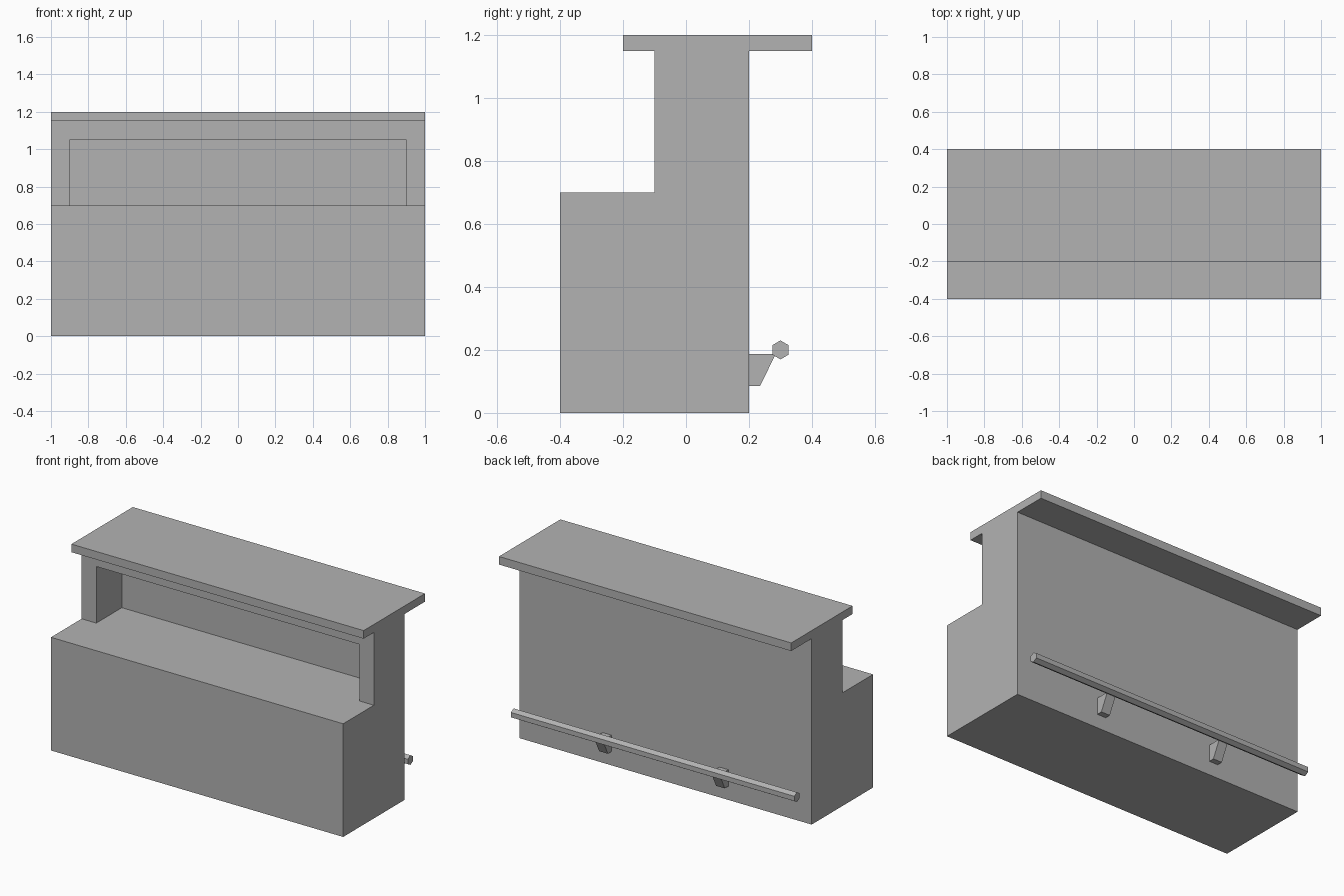
import bpy
import bmesh
from math import sin, cos, pi

cube = bpy.data.objects.get("Cube")
if cube:
    bpy.data.objects.remove(cube, do_unlink=True)

# One plain grey for everything
grey = bpy.data.materials.new("plain_grey")
grey.use_nodes = True
colour = (0.448, 0.448, 0.448, 1)
grey.diffuse_color = colour
grey.node_tree.nodes["Principled BSDF"].inputs["Base Color"].default_value = colour


def extrude_along_x(name, profile, x0, x1):
    """Extrude a closed (y, z) profile from x0 to x1."""
    bm = bmesh.new()
    face = bm.faces.new([bm.verts.new((x0, y, z)) for y, z in profile])
    result = bmesh.ops.extrude_face_region(bm, geom=[face])
    moved = [g for g in result["geom"] if isinstance(g, bmesh.types.BMVert)]
    bmesh.ops.translate(bm, verts=moved, vec=(x1 - x0, 0, 0))
    bmesh.ops.recalc_face_normals(bm, faces=bm.faces)
    mesh = bpy.data.meshes.new(name)
    bm.to_mesh(mesh)
    bm.free()
    mesh.materials.append(grey)
    obj = bpy.data.objects.new(name, mesh)
    bpy.context.collection.objects.link(obj)
    return obj


def rectangle(y0, y1, z0, z1):
    return [(y0, z0), (y1, z0), (y1, z1), (y0, z1)]


# Stepped counter body
body = extrude_along_x("counter_body", [
    (-0.4, 0), (0.2, 0), (0.2, 1.15), (-0.1, 1.15), (-0.1, 0.7), (-0.4, 0.7)], -1, 1)

# Open shelf recess above the work surface
cutter = extrude_along_x("recess_cutter", rectangle(-0.25, 0.15, 0.7, 1.05), -0.9, 0.9)
cutter.hide_render = True
cutter.hide_viewport = True
recess = body.modifiers.new("recess", "BOOLEAN")
recess.operation = "DIFFERENCE"
recess.solver = "EXACT"
recess.object = cutter

# Overhanging bar top
extrude_along_x("bar_top", rectangle(-0.2, 0.4, 1.15, 1.2), -1, 1)

# Six-sided foot rail
hexagon = [(0.3 + 0.03 * sin(i * pi / 3), 0.2 + 0.03 * cos(i * pi / 3)) for i in range(6)]
extrude_along_x("foot_rail", hexagon, -0.97, 0.97)

# Tapered rail brackets
bracket = [(0.2, 0.085), (0.235, 0.085), (0.285, 0.187), (0.2, 0.187)]
for side, x in (("left", 0.4), ("right", -0.4)):
    extrude_along_x(side + "_rail_bracket", bracket, x - 0.03, x + 0.03)
